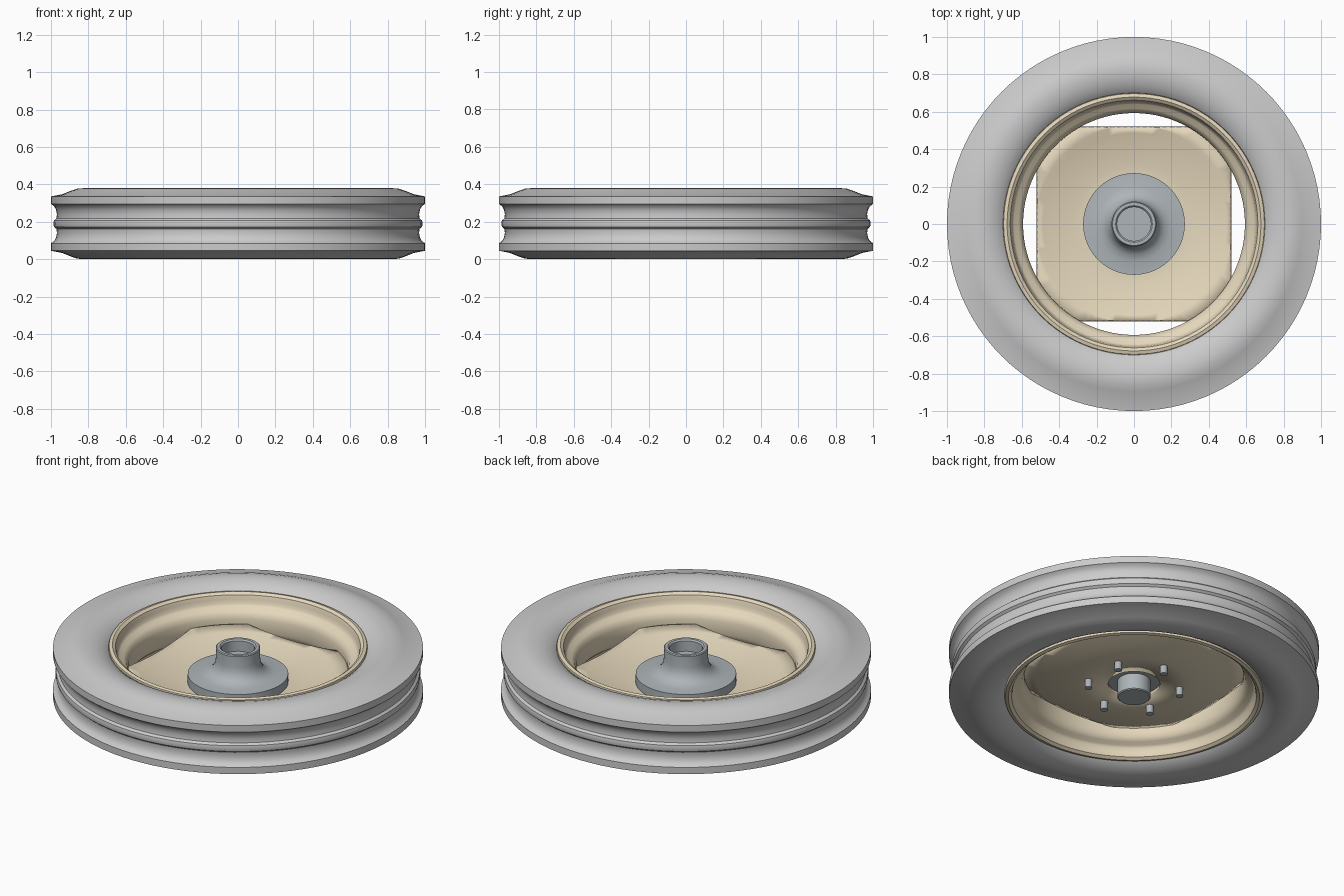
import bpy, bmesh, math
from mathutils import Vector

if "Cube" in bpy.data.objects:
    bpy.data.objects.remove(bpy.data.objects["Cube"])

MID = 0.19  # mirror height of the wheel


def material(name, color):
    m = bpy.data.materials.new(name)
    m.diffuse_color = color
    m.use_nodes = True
    m.node_tree.nodes["Principled BSDF"].inputs["Base Color"].default_value = m.diffuse_color
    return m


def lathe_bm(profile, segs, closed):
    """Spin (radius, z) points about z; radius 0 points are welded."""
    bm = bmesh.new()
    rings = []
    for i in range(segs):
        a = 2 * math.pi * i / segs
        rings.append([bm.verts.new((r * math.cos(a), r * math.sin(a), z)) for r, z in profile])
    n = len(profile)
    for i in range(segs):
        p, q = rings[i], rings[(i + 1) % segs]
        for j in range(n if closed else n - 1):
            k = (j + 1) % n
            bm.faces.new((p[j], q[j], q[k], p[k]))
    bmesh.ops.remove_doubles(bm, verts=bm.verts, dist=1e-5)
    bmesh.ops.recalc_face_normals(bm, faces=bm.faces)
    return bm


def finish(name, bm, mat=None, thickness=0, angle=35):
    mesh = bpy.data.meshes.new(name)
    bm.to_mesh(mesh)
    bm.free()
    ob = bpy.data.objects.new(name, mesh)
    bpy.context.collection.objects.link(ob)
    if mat:
        mesh.materials.append(mat)
    bpy.ops.object.select_all(action='DESELECT')
    ob.select_set(True)
    bpy.context.view_layer.objects.active = ob
    bpy.ops.object.shade_smooth_by_angle(angle=math.radians(angle))
    if thickness:
        mod = ob.modifiers.new("Thickness", 'SOLIDIFY')
        mod.thickness = thickness
        mod.offset = 0
    return ob


def mirrored(half):
    """Extend an upper half profile downwards about MID."""
    return half + [(r, 2 * MID - z) for r, z in reversed(half)]


cream = material("cream_paint", (0.78, 0.68, 0.50, 1))
steel = material("hub_grey", (0.42, 0.46, 0.48, 1))

# Tyre: rounded sidewalls, shoulder ribs and one slim centre rib
tyre = mirrored([(0.675, 0.30), (0.69, 0.325), (0.71, 0.343), (0.74, 0.362), (0.78, 0.375),
                 (0.82, 0.38), (0.86, 0.377), (0.895, 0.365), (0.94, 0.347), (1.0, 0.335),
                 (1.0, 0.295), (0.983, 0.283), (0.973, 0.265), (0.968, 0.24),
                 (0.971, 0.218), (0.984, 0.207), (0.986, 0.197)])
finish("tyre", lathe_bm(tyre, 96, True))

# Rim: rolled lips, bead seats and a drop centre
rim = mirrored([(0.695, 0.330), (0.692, 0.342), (0.680, 0.345), (0.668, 0.336), (0.662, 0.315),
                (0.658, 0.290), (0.645, 0.275), (0.622, 0.265), (0.608, 0.250), (0.600, 0.225)])
finish("rim", lathe_bm(rim, 96, False), cream, 0.014)

# Dished disc with its four sides cut straight so gaps open against the rim
disc = [(0.14, 0.12), (0.28, 0.12), (0.32, 0.123), (0.40, 0.138), (0.46, 0.152),
        (0.49, 0.160), (0.53, 0.172), (0.60, 0.19)]
bm = lathe_bm(disc, 96, False)
for n in ((1, 0, 0), (-1, 0, 0), (0, 1, 0), (0, -1, 0)):
    v = Vector(n)
    bmesh.ops.bisect_plane(bm, geom=bm.verts[:] + bm.edges[:] + bm.faces[:],
                           plane_co=v * 0.518, plane_no=v, clear_outer=True)
finish("wheel_disc", bm, cream, 0.018)

# Hub: flange, filleted neck, open bore on top and a short stub below
hub = [(0, 0.03), (0.085, 0.03), (0.09, 0.035), (0.09, 0.128), (0.272, 0.128), (0.272, 0.18),
       (0.20, 0.183), (0.165, 0.193), (0.14, 0.212), (0.125, 0.24), (0.12, 0.27),
       (0.12, 0.335), (0.115, 0.34), (0.098, 0.34), (0.09, 0.332), (0.09, 0.27), (0, 0.27)]
finish("hub", lathe_bm(hub, 48, False), steel)

# Six wheel bolts below the disc
bm = bmesh.new()
for i in range(6):
    a = math.radians(30 + 60 * i)
    geo = bmesh.ops.create_cone(bm, cap_ends=True, segments=16, radius1=0.02, radius2=0.02, depth=0.075)
    bmesh.ops.translate(bm, verts=geo["verts"],
                        vec=(0.25 * math.cos(a), 0.25 * math.sin(a), 0.1))
finish("wheel_bolts", bm, steel)
